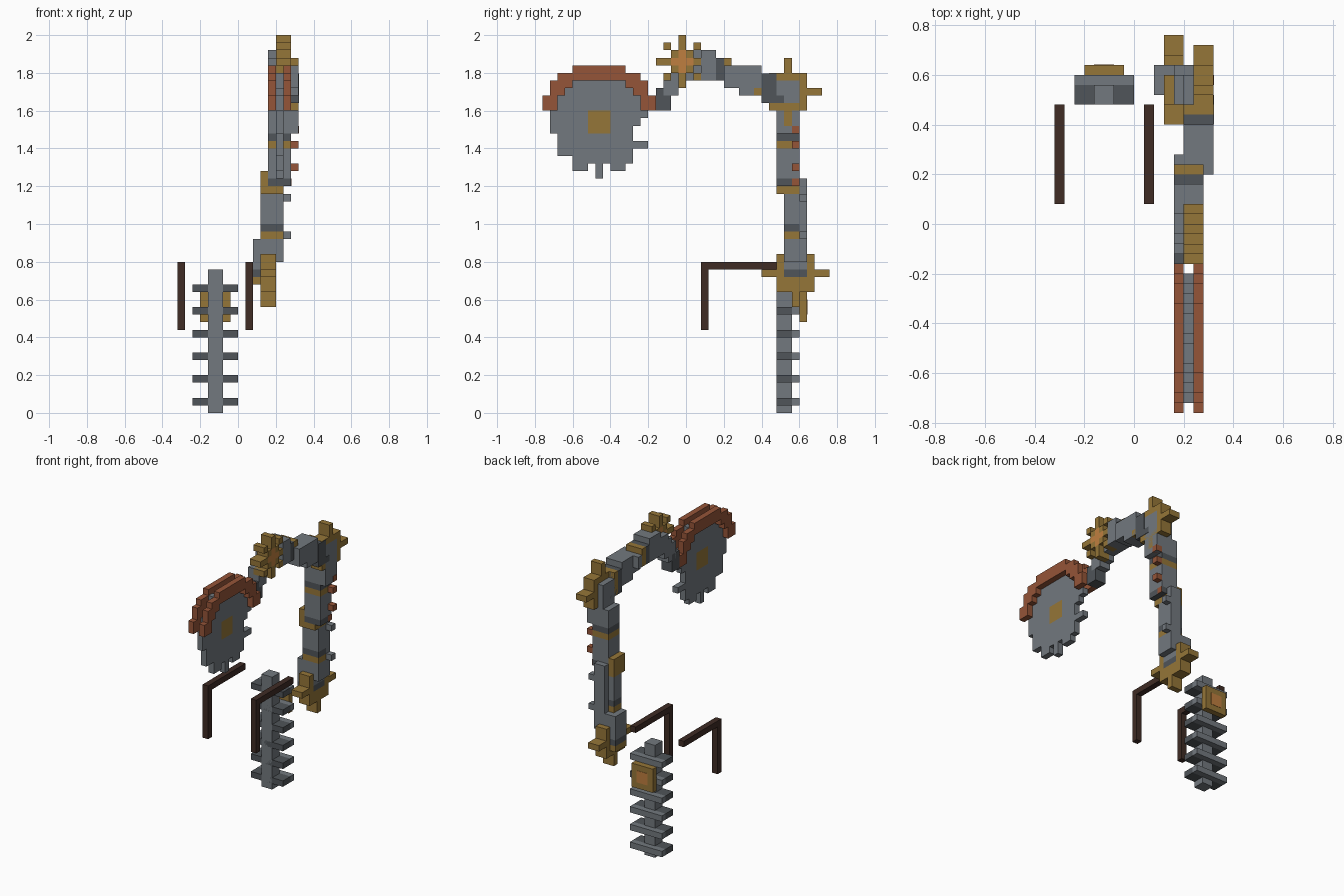
import bpy, bmesh
from mathutils import Vector

if "Cube" in bpy.data.objects:
    bpy.data.objects.remove(bpy.data.objects["Cube"], do_unlink=True)

U = 0.04  # block size
ORDER = ["grey", "dark", "gold", "rust", "orange", "brown"]


def material(name, r, g, b):
    m = bpy.data.materials.new(name)
    m.use_nodes = True
    m.diffuse_color = (r, g, b, 1)
    m.node_tree.nodes["Principled BSDF"].inputs["Base Color"].default_value = (r, g, b, 1)
    return m


MATS = {
    "grey": material("steel grey", .17, .19, .21),
    "dark": material("dark steel", .08, .09, .1),
    "gold": material("old gold", .3, .18, .04),
    "rust": material("rust red", .3, .09, .04),
    "orange": material("glowing orange", .52, .21, .05),
    "brown": material("dark leather brown", .05, .025, .018),
}


def finish(name, bm, colours):
    bmesh.ops.recalc_face_normals(bm, faces=bm.faces)
    mesh = bpy.data.meshes.new(name)
    bm.to_mesh(mesh)
    bm.free()
    for c in colours:
        mesh.materials.append(MATS[c])
    bpy.context.scene.collection.objects.link(bpy.data.objects.new(name, mesh))


def box(name, colour, xs, ys, zs):
    bm = bmesh.new()
    bmesh.ops.create_cube(bm, size=1)
    for v in bm.verts:
        v.co = Vector([(s[0] if c < 0 else s[1]) * U for c, s in zip(v.co, (xs, ys, zs))])
    finish(name, bm, [colour])


def plate(name, xs, centre, rule, reach=8):
    """Blocky plate in the side plane; rule(i, j) gives a colour or None."""
    bm = bmesh.new()
    cy, cz = centre
    for i in range(-reach, reach + 1):
        for j in range(-reach, reach + 1):
            colour = rule(i, j)
            if colour:
                corners = [(i, j), (i + 1, j), (i + 1, j + 1), (i, j + 1)]
                f = bm.faces.new([bm.verts.new((xs[0] * U, (cy + a) * U, (cz + b) * U))
                                  for a, b in corners])
                f.material_index = ORDER.index(colour)
    bmesh.ops.remove_doubles(bm, verts=bm.verts, dist=U / 10)
    ext = bmesh.ops.extrude_face_region(bm, geom=bm.faces[:], use_keep_orig=True)
    verts = [g for g in ext["geom"] if isinstance(g, bmesh.types.BMVert)]
    bmesh.ops.translate(bm, verts=verts, vec=((xs[1] - xs[0]) * U, 0, 0))
    finish(name, bm, ORDER)


# Spine column with ribs and a back pad
box("spine_column", "grey", (-4, -2), (12, 14), (0, 19))
for n in range(6):
    z = 1 + 3 * n
    box("rib_front", "dark", (-6, 0), (12, 14), (z, z + 1))
    box("rib_back", "grey", (-6, 0), (14, 15), (z, z + 1))
box("back_pad", "gold", (-5, -1), (15, 16), (12, 16))
box("back_pad_core", "orange", (-4, -2), (15, 16.05), (13, 15))

# Shoulder straps
for x in (-8, 1):
    box("strap_top", "brown", (x, x + 1), (2, 12), (19, 20))
    box("strap_front", "brown", (x, x + 1), (2, 3), (11, 19))


# Joint gears: square ring, four long teeth, open hub
def joint(i, j):
    a, b = sorted((abs(i), abs(j)))
    if b < 2:
        return None
    return "gold" if b == 2 or (a == 0 and b <= 4) else None


plate("shoulder_gear", (3, 5), (14, 18), joint)
plate("elbow_gear", (6, 8), (13, 42), joint)

# Lower arm, stacked sections
fat = (13, 16)
box("shoulder_cap", "gold", (2, 5), fat, (17, 18))
box("shoulder_band", "dark", (2, 5), fat, (18, 19))
box("shoulder_hub", "grey", (2, 5), fat, (19, 20))
box("shoulder_block", "grey", (2, 6), fat, (20, 23))
slim = (13, 15)
box("lower_arm_gold_band", "gold", (3, 6), slim, (23, 24))
box("lower_arm_dark_band", "dark", (3, 6), slim, (24, 25))
box("lower_arm", "grey", (3, 6), slim, (25, 29))
box("lower_arm_top_band", "gold", (3, 6), (12, 15), (29, 30))
box("lower_arm_side_plate", "gold", (3, 4), (12, 15), (30, 32))
box("lower_arm_back_plate", "grey", (4, 6), (15, 16), (23, 31))
for z in (23, 28):
    box("lower_arm_knob", "grey", (6, 7), (15, 16), (z, z + 1))

# Upper arm
deep = (12, 15)
for name, colour, zs in (("dark_base", "dark", (30, 31)), ("shaft", "grey", (31, 35)),
                         ("gold_band", "gold", (35, 36)), ("dark_band", "dark", (36, 37))):
    box("upper_arm_" + name, colour, (4, 7), deep, zs)
box("upper_arm_head", "grey", (4, 8), deep, (37, 40))
for z in (32, 35):
    box("upper_arm_knob", "rust", (7, 8), (14, 15), (z, z + 1))
for z in (30, 37):
    box("upper_arm_stud", "rust", (7, 8.05 if z > 35 else 7.05), (14, 15), (z, z + 1))

# Elbow and forearm
box("elbow_block", "grey", (5, 8), deep, (40, 44))
box("elbow_band", "dark", (5, 8.05), (10, 13), (41, 42))
box("forearm_gold_band", "gold", (5, 6), (11, 12), (41, 45))
box("forearm_dark_band", "dark", (5, 8.05), (10, 12), (42, 44.95))
box("forearm_rear", "grey", (5, 8), (7, 10), (42, 46))
box("forearm_front", "grey", (5, 8), (5, 7), (43, 46))
box("wrist_step", "grey", (4, 7), (6, 7), (44, 46))
box("wrist_gold_band", "gold", (4, 7), (5, 6), (44, 47))
box("wrist_dark_band", "dark", (4, 7), (4, 5), (44, 47))
box("wrist_block", "grey", (4, 7), (2, 4), (44, 48))
box("wrist_stub", "grey", (4, 5), (1, 2), (44, 48))


# Wrist star gear with a glowing cross
def star(i, j):
    a, b = sorted((abs(i), abs(j)))
    if a + b <= 1:
        return "orange"
    return "gold" if b <= 1 or (a == 0 and b <= 3) or (a == b == 2) else None


plate("wrist_gear", (5, 7), (-1, 46), star)

# Stepped link down to the saw
for n, z in enumerate((44, 43, 42, 40)):
    box("saw_link", "dark" if n == 3 else "grey", (4, 6), (-1 - n, 1 - n), (z, z + 3))


# Saw blade with hub and uneven teeth
TEETH = {(0, -7), (0, -6), (-3, -6), (-2, -6), (2, -6), (3, -6), (4, -5), (-5, -4),
         (6, -3), (-6, -1), (-6, 0), (-6, 1), (6, 1), (0, 6), (-3, 6), (3, 6)}
GAPS = {(5, -2), (5, -1)}


def blade(i, j):
    if max(abs(i), abs(j)) <= 1:
        return "gold"
    solid = i * i + j * j <= 34 and (i, j) not in GAPS
    return "grey" if solid or (i, j) in TEETH else None


def guard(i, j):
    return "rust" if j >= 2 and 34 < i * i + j * j <= 61 else None


plate("saw_blade", (5, 6), (-12, 38), blade)
for x in (4, 6):
    plate("saw_guard", (x, x + 1), (-12, 38), guard)
